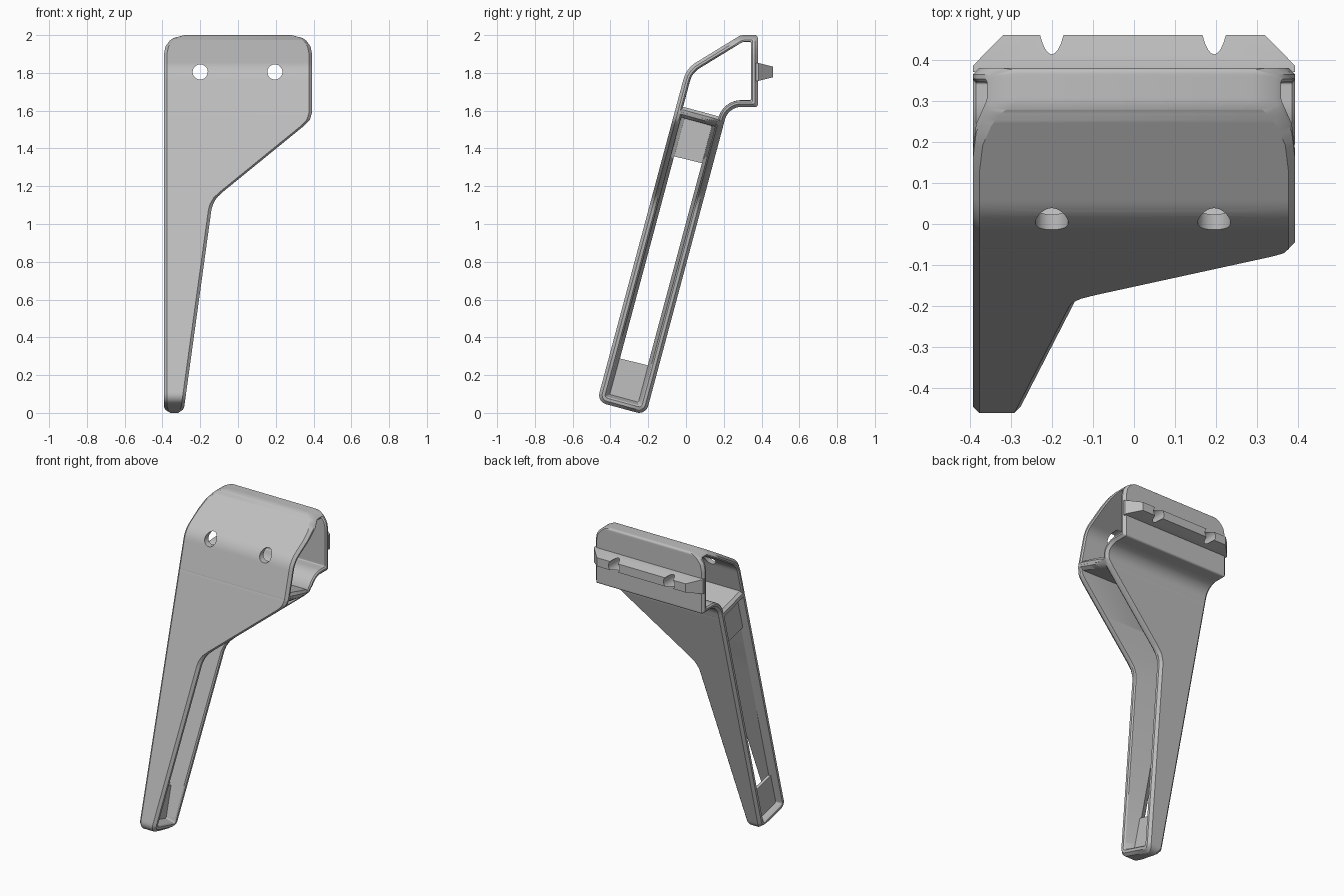
import bpy, bmesh, math
from mathutils import Vector

if "Cube" in bpy.data.objects:
    bpy.data.objects.remove(bpy.data.objects["Cube"])

grey = bpy.data.materials.new("plain_grey")
grey.use_nodes = True
GREY = (0.52, 0.52, 0.52, 1)
grey.diffuse_color = GREY
grey.node_tree.nodes["Principled BSDF"].inputs["Base Color"].default_value = GREY


def make_object(name, bm):
    bmesh.ops.recalc_face_normals(bm, faces=bm.faces)
    mesh = bpy.data.meshes.new(name)
    bm.to_mesh(mesh)
    bm.free()
    mesh.materials.append(grey)
    obj = bpy.data.objects.new(name, mesh)
    bpy.context.collection.objects.link(obj)
    return obj


def activate(obj):
    bpy.ops.object.select_all(action='DESELECT')
    obj.select_set(True)
    bpy.context.view_layer.objects.active = obj


def smooth(obj):
    activate(obj)
    bpy.ops.object.shade_smooth_by_angle(angle=math.radians(30))


def interp(table, z):
    if z <= table[0][0]:
        return table[0][1]
    for (z0, x0), (z1, x1) in zip(table, table[1:]):
        if z <= z1:
            return x0 + (x1 - x0) * (z - z0) / (z1 - z0)
    return table[-1][1]


# Width outline: x limits by height
top_round = [(1.9, 0.392), (1.94, 0.384), (1.97, 0.362), (1.99, 0.335), (2.0, 0.30)]
right_edge = [(0, -0.30), (0.03, -0.285), (1.08, -0.14), (1.11, -0.13), (1.14, -0.112),
              (1.17, -0.08), (1.52, 0.35), (1.55, 0.38), (1.59, 0.392)] + top_round
left_edge = [(0, -0.375), (0.03, -0.392)] + [(z, -x) for z, x in top_round]


def front(z):
    return -0.487 + 0.268 * z


def back(z):
    return -0.21 + 0.268 * z


def rounded_loop(corners, d):
    """Closed (y, z) loop with filleted corners, offset inward by d.
    Corners run clockwise; the point count does not depend on d."""
    pts = [Vector(c[:2]) for c in corners]
    n = len(pts)
    moved, arcs = [], []
    for i, p in enumerate(pts):
        a = (p - pts[i - 1]).normalized()
        b = (pts[(i + 1) % n] - p).normalized()
        na, nb = Vector((a.y, -a.x)), Vector((b.y, -b.x))
        moved.append(p + (na + nb) * d / (1 + na.dot(nb)))
    for i, q in enumerate(moved):
        a = (pts[i] - pts[i - 1]).normalized()
        b = (pts[(i + 1) % n] - pts[i]).normalized()
        turn = a.x * b.y - a.y * b.x
        r = corners[i][2]
        r = max(r - d, 0.006) if turn < 0 else r + d
        half = math.acos(max(-1, min(1, a.dot(b)))) / 2
        t = r * math.tan(half)
        center = q + (b - a).normalized() * r / math.cos(half)
        s, e = q - a * t - center, q + b * t - center
        arc = []
        for k in range(9):
            f = k / 8
            w0 = math.sin((1 - f) * 2 * half) / math.sin(2 * half)
            w1 = math.sin(f * 2 * half) / math.sin(2 * half)
            arc.append(center + s * w0 + e * w1)
        arcs.append(arc)
    loop = []
    for i, arc in enumerate(arcs):
        loop += arc
        steps = math.ceil((pts[(i + 1) % n] - pts[i]).length / 0.012)
        end = arcs[(i + 1) % n][0]
        loop += [arc[-1].lerp(end, k / steps) for k in range(1, steps)]
    return loop


def frame(name, corners, wall, core, mid_x, bevel=0.016, lip=0.008):
    """Hollow frame: a loop of wall trimmed to the width outline on both ends."""
    section = [(0, bevel, 1), (bevel, 0, 1), (wall - lip, 0, 1), (wall, lip, 1),
               (core, 0, 0),
               (wall, lip, -1), (wall - lip, 0, -1), (bevel, 0, -1), (0, bevel, -1)]
    bm = bmesh.new()
    rings = []
    for d, pull, side in section:
        ring = []
        for p in rounded_loop(corners, d):
            if side > 0:
                x = interp(right_edge, p.y) - pull
            elif side < 0:
                x = interp(left_edge, p.y) + pull
            else:
                x = mid_x
            ring.append(bm.verts.new((x, p.x, p.y)))
        rings.append(ring)
    for r0, r1 in zip(rings, rings[1:] + rings[:1]):
        for i in range(len(r0)):
            j = (i + 1) % len(r0)
            bm.faces.new((r0[i], r0[j], r1[j], r1[i]))
    return make_object(name, bm)


def plate(name, outline, x0, x1):
    bm = bmesh.new()
    ends = [[bm.verts.new((x, y, z)) for y, z in outline] for x in (x0, x1)]
    bm.faces.new(ends[0])
    bm.faces.new(ends[1])
    for i in range(len(outline)):
        j = (i + 1) % len(outline)
        bm.faces.new((ends[0][i], ends[0][j], ends[1][j], ends[1][i]))
    return make_object(name, bm)


def drill(obj):
    """Cut the two screw holes straight through from front to back."""
    for x in (-0.2, 0.195):
        bpy.ops.mesh.primitive_cylinder_add(vertices=32, radius=0.04, depth=2,
                                            location=(x, 0, 1.805),
                                            rotation=(math.pi / 2, 0, 0))
        cutter = bpy.context.object
        cutter.hide_render = True
        activate(obj)
        mod = obj.modifiers.new("hole", 'BOOLEAN')
        mod.operation = 'DIFFERENCE'
        mod.solver = 'EXACT'
        mod.object = cutter
        bpy.ops.object.modifier_apply(modifier=mod.name)
        bpy.data.objects.remove(cutter)


# Leaning leg
leg = frame("leg_frame",
            [(front(0.059), 0.059, 0.05), (front(1.63), 1.63, 0.045),
             (back(1.56), 1.56, 0.045), (back(-0.011), -0.011, 0.05)],
            wall=0.04, core=0.058, mid_x=-0.35)
smooth(leg)

# Hollow head with the mounting face at the back
head = frame("head_frame",
             [(front(1.575), 1.575, 0.02), (0.002, 1.824, 0.15), (0.29, 2.0, 0.06),
              (0.38, 2.0, 0.015), (0.38, 1.62, 0.012), (back(1.62), 1.62, 0.09),
              (back(1.505), 1.505, 0.02)],
             wall=0.035, core=0.036, mid_x=0)
drill(head)
smooth(head)

# Web plates closing the two ends of the leg
for name, low, high in (("lower_web", 0.09, 0.295), ("upper_web", 1.365, 1.60)):
    plate(name, [(front(low) + 0.03, low), (front(high) + 0.03, high),
                 (back(high - 0.05) - 0.03, high - 0.05),
                 (back(low - 0.05) - 0.03, low - 0.05)], -0.36, -0.34)

# Tapered rib across the mounting face
bm = bmesh.new()
sections = []
for y, half_x, half_z in ((0.37, 0.392, 0.048), (0.385, 0.392, 0.047), (0.46, 0.318, 0.028)):
    sections.append([bm.verts.new((sx * half_x, y, 1.805 + sz * half_z))
                     for sx, sz in ((-1, -1), (1, -1), (1, 1), (-1, 1))])
bm.faces.new(sections[0])
bm.faces.new(sections[-1])
for s0, s1 in zip(sections, sections[1:]):
    for i in range(4):
        j = (i + 1) % 4
        bm.faces.new((s0[i], s0[j], s1[j], s1[i]))
rib = make_object("mounting_rib", bm)
drill(rib)
smooth(rib)
